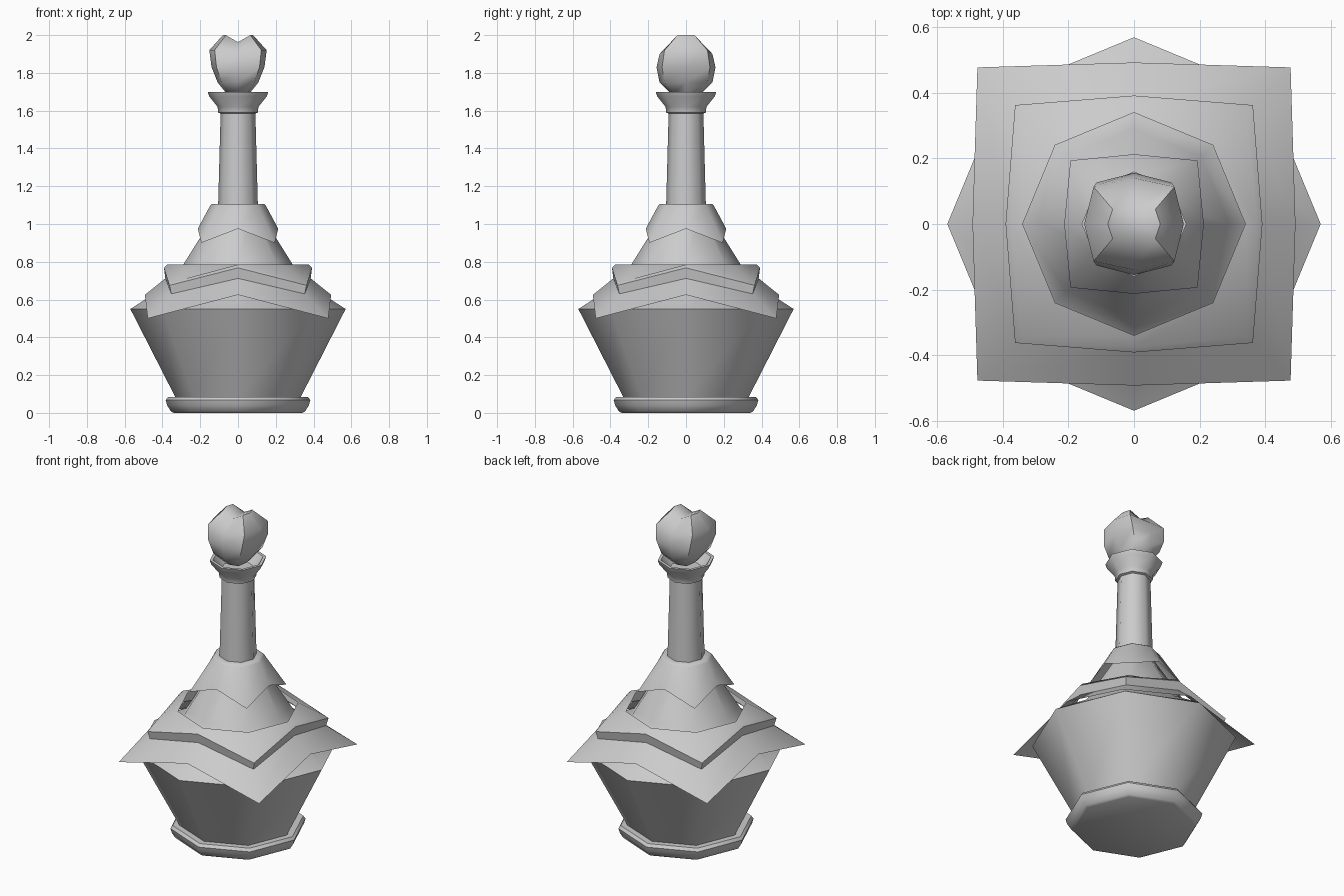
import bpy, bmesh, math

if "Cube" in bpy.data.objects:
    bpy.data.objects.remove(bpy.data.objects["Cube"])

D = math.sqrt(0.5)


def octagon(r, z):
    # regular eight-sided ring: (mid radius, mid height, corner offset, corner height)
    return (r, z, r * D, z)


def build(name, rings, cap_bottom=False, cap_top=False):
    """Skin eight-sided rings; even points lie on the axes, odd ones on the corners."""
    bm = bmesh.new()
    loops = []
    for a, za, b, zb in rings:
        pts = [(a, 0, za), (b, b, zb), (0, a, za), (-b, b, zb),
               (-a, 0, za), (-b, -b, zb), (0, -a, za), (b, -b, zb)]
        loops.append([bm.verts.new(p) for p in pts])
    for lo, hi in zip(loops, loops[1:]):
        for i in range(8):
            j = (i + 1) % 8
            bm.faces.new((lo[i], lo[j], hi[j], hi[i]))
    if cap_bottom:
        bm.faces.new(loops[0][::-1])
    if cap_top:
        bm.faces.new(loops[-1])
    return finish(name, bm)


def finish(name, bm):
    me = bpy.data.meshes.new(name)
    bm.to_mesh(me)
    bm.free()
    ob = bpy.data.objects.new(name, me)
    bpy.context.collection.objects.link(ob)
    bpy.ops.object.select_all(action='DESELECT')
    ob.select_set(True)
    bpy.context.view_layer.objects.active = ob
    bpy.ops.object.shade_smooth_by_angle(angle=math.radians(50))
    return ob


# Foot of the bottle
build("bottle_foot", [octagon(r, z) for r, z in
      [(.34, 0), (.355, .008), (.375, .04), (.383, .068), (.37, .085), (.32, .085)]],
      cap_bottom=True)

# Body, shoulder and cone
build("bottle_body", [octagon(r, z) for r, z in
      [(.33, .08), (.57, .55), (.345, .695), (.29, .785), (.105, 1.08)]])

# Neck and flared lip, hollow at the top
build("bottle_neck", [octagon(r, z) for r, z in
      [(.106, 1.07), (.092, 1.585), (.105, 1.59), (.108, 1.62), (.152, 1.675),
       (.16, 1.70), (.142, 1.70), (.095, 1.64), (.07, 1.64)]], cap_top=True)

# Large draped collar: hem, crease, rim, octagonal opening
build("shoulder_cloth", [
    (.493, .625, .478, .50),
    (.385, .712, .353, .63),
    (.392, .768, .363, .675),
    (.375, .785, .345, .693),
    octagon(.34, .785)])

# Small draped collar at the foot of the neck
build("neck_cloth", [
    (.213, .975, .194, .90),
    (.147, 1.098, .104, 1.098),
    octagon(.137, 1.107),
    octagon(.095, 1.107)])

# Heart-shaped stopper: (z, half width x, half depth y, height on the centre line)
bm = bmesh.new()
loops = []
for z, rx, ry, zc in [(1.69, .06, .08, 1.69), (1.75, .108, .14, 1.75), (1.83, .14, .156, 1.83),
                      (1.92, .152, .14, 1.90), (2.0, .08, .055, 1.963)]:
    ring = []
    for i in range(8):
        c, s = math.cos(i * math.pi / 4), math.sin(i * math.pi / 4)
        k = 1.15 if i % 2 else 1
        ring.append(bm.verts.new((rx * c * k, ry * s * k, zc if abs(c) < .01 else z)))
    loops.append(ring)
for lo, hi in zip(loops, loops[1:]):
    for i in range(8):
        j = (i + 1) % 8
        bm.faces.new((lo[i], lo[j], hi[j], hi[i]))
bm.faces.new(loops[0][::-1])
t = loops[-1]
bm.faces.new((t[6], t[7], t[0], t[1], t[2]))
bm.faces.new((t[2], t[3], t[4], t[5], t[6]))
finish("heart_stopper", bm)
